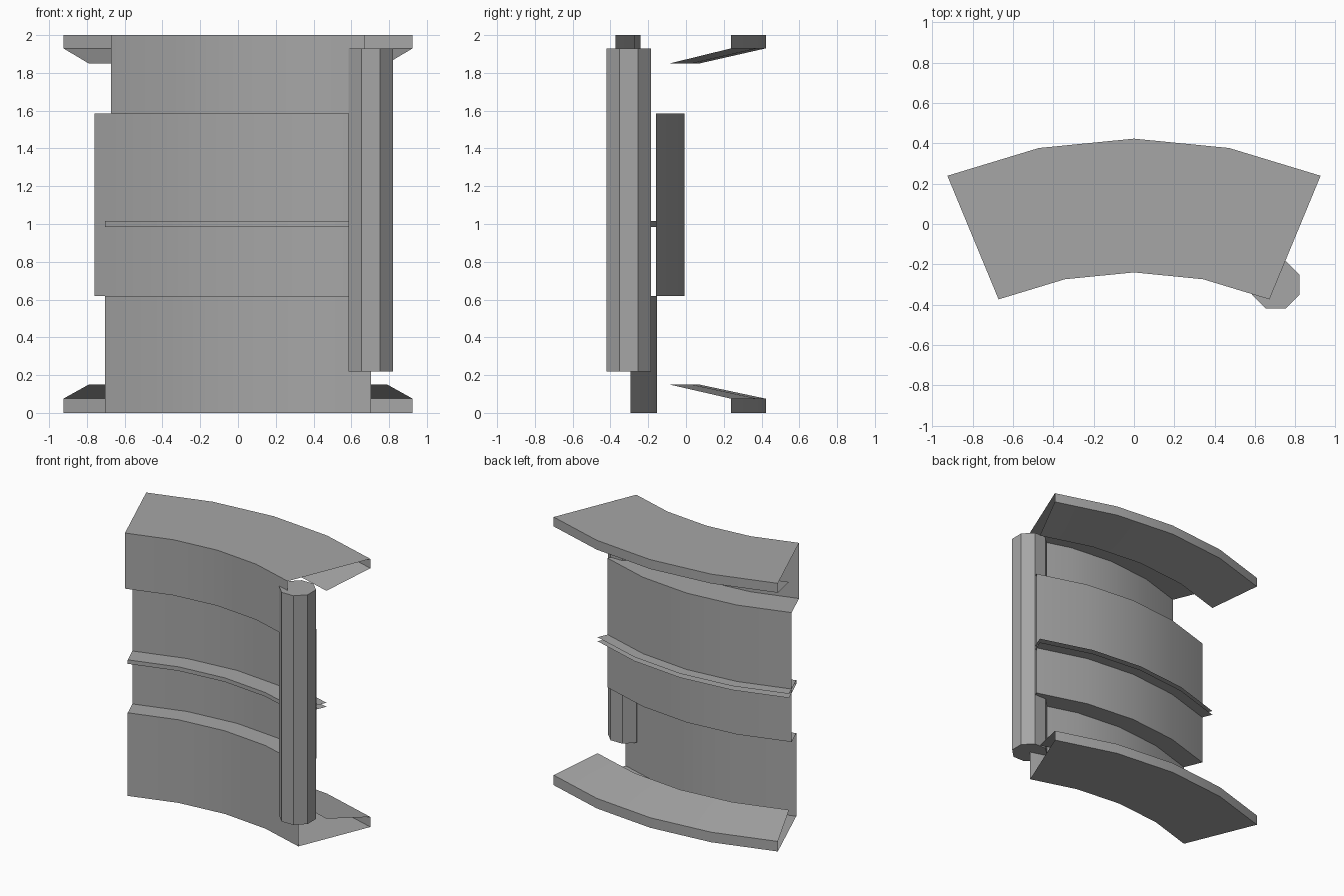
import bpy
import bmesh
from math import sin, cos, radians

cube = bpy.data.objects.get("Cube")
if cube:
    bpy.data.objects.remove(cube, do_unlink=True)

# Single plain grey finish
grey = bpy.data.materials.new("plain grey")
grey.use_nodes = True
GREY = (0.38, 0.38, 0.38, 1)
grey.diffuse_color = GREY
grey.node_tree.nodes["Principled BSDF"].inputs["Base Color"].default_value = GREY

CENTRE_Y = -1.994          # axis the curved wall bends around
ANGLES = [radians(22.5 * i / 2) for i in range(-2, 3)]

# Radii of the steps in the wall section
UPPER, LOWER, PANEL, LIP, RIM = 1.754, 1.84, 1.985, 2.065, 2.417


def finish(bm, name):
    mesh = bpy.data.meshes.new(name)
    bm.to_mesh(mesh)
    bm.free()
    mesh.materials.append(grey)
    obj = bpy.data.objects.new(name, mesh)
    bpy.context.collection.objects.link(obj)
    bpy.ops.object.select_all(action="DESELECT")
    obj.select_set(True)
    bpy.context.view_layer.objects.active = obj
    bpy.ops.object.shade_smooth_by_angle(angle=radians(30))
    return obj


def sweep(name, profile):
    """Sweep an open (radius, height) section along the arc."""
    bm = bmesh.new()
    rows = [[bm.verts.new((r * sin(a), CENTRE_Y + r * cos(a), z)) for r, z in profile]
            for a in ANGLES]
    for left, right in zip(rows, rows[1:]):
        for i in range(len(profile) - 1):
            bm.faces.new((left[i], right[i], right[i + 1], left[i + 1]))
    return finish(bm, name)


# Stepped wall with the folded floor and roof flanges
sweep("curved_wall", [
    (LIP, 0.15), (RIM, 0.075), (RIM, 0), (LOWER, 0), (LOWER, 0.62),
    (PANEL, 0.62), (PANEL, 1.585), (UPPER, 1.585), (UPPER, 2),
    (RIM, 2), (RIM, 1.93), (LIP, 1.85)])

# Thin open channel running through the middle of the panel
sweep("middle_rail", [(LIP, 0.985), (LOWER, 0.985), (LOWER, 1.015), (LIP, 1.015)])

# Eight-sided post at the left end, with flats facing front and side
bm = bmesh.new()
radius = 0.118 / cos(radians(22.5))
bmesh.ops.create_cone(bm, cap_ends=True, segments=8, radius1=radius,
                      radius2=radius, depth=1.71)
top = max(bm.verts, key=lambda v: v.co.z).co
if min(abs(top.x), abs(top.y)) < 0.01:   # turn flats to the axes if needed
    from mathutils import Matrix
    bmesh.ops.rotate(bm, verts=bm.verts, cent=(0, 0, 0),
                     matrix=Matrix.Rotation(radians(22.5), 3, "Z"))
bmesh.ops.translate(bm, verts=bm.verts, vec=(0.703, -0.302, 1.075))
finish(bm, "corner_post")
